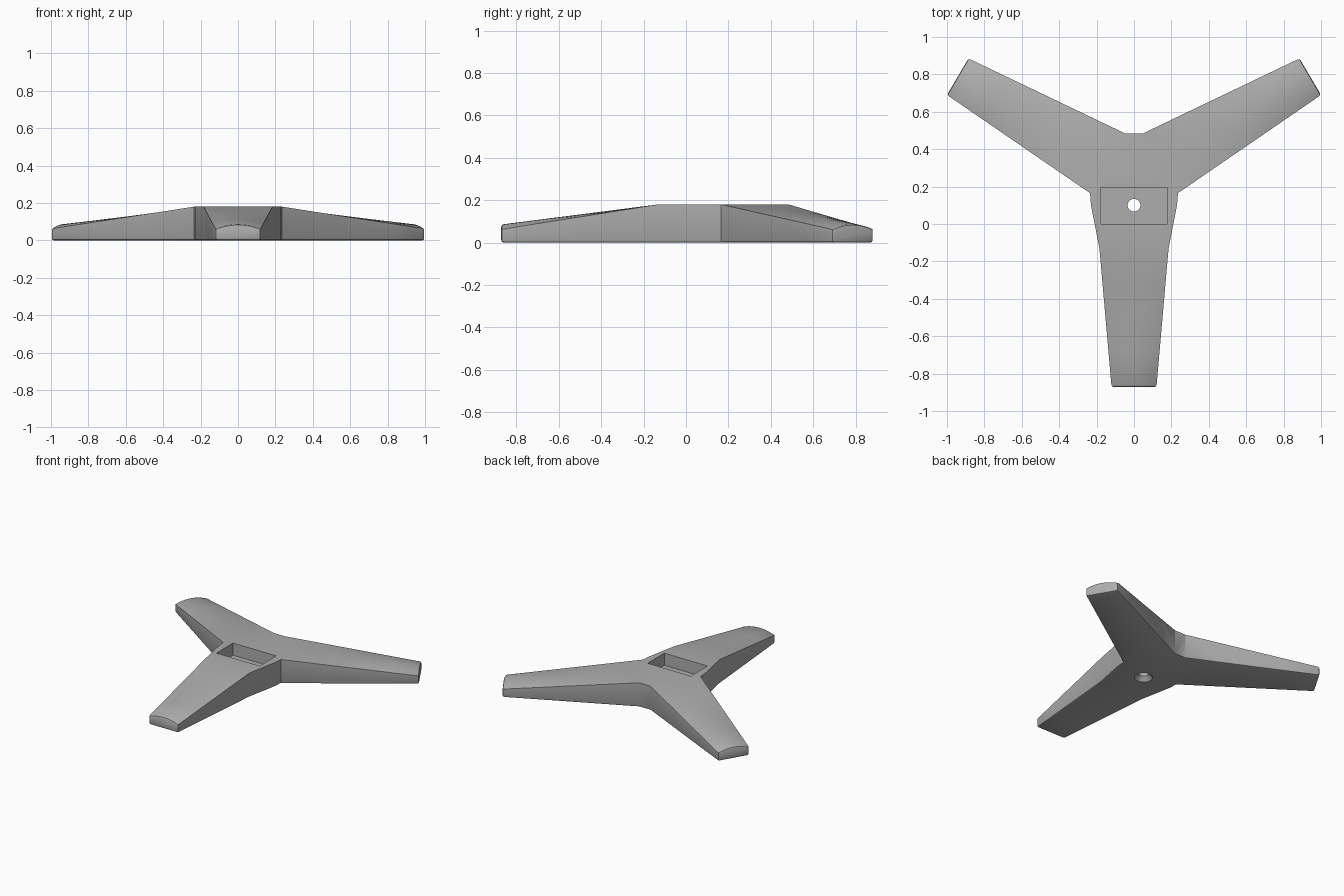
import bpy, bmesh, math
from mathutils import Vector

if "Cube" in bpy.data.objects:
    bpy.data.objects.remove(bpy.data.objects["Cube"])

HUB_Z, EDGE_Z, CROWN_Z = 0.18, 0.062, 0.085
ACROSS, ALONG = 12, 4

grey = bpy.data.materials.new("plain grey")
grey.use_nodes = True
colour = (0.42, 0.42, 0.42, 1)
grey.diffuse_color = colour
grey.node_tree.nodes["Principled BSDF"].inputs["Base Color"].default_value = colour

# Hub outline, anticlockwise, and the tip edge of the leg leaving some sides
right = [(0.185, -0.13), (0.23, 0.10), (0.235, 0.165), (0.045, 0.483)]
hub = right + [(-x, y) for x, y in reversed(right)]
tips = {7: ((-0.12, -0.872), (0.12, -0.872)),
        2: ((1.0, 0.69), (0.885, 0.885)),
        4: ((-0.885, 0.885), (-1.0, 0.69))}

bm = bmesh.new()


def face(points):
    bm.faces.new([bm.verts.new(p) for p in points])


def ring(a, b, t):
    """Closed leg section between a and b: floor corners, then the arched top."""
    floor = [a.to_3d(), b.to_3d()]
    top = []
    for i in range(ACROSS + 1):
        s = i / ACROSS
        tip_z = EDGE_Z + (CROWN_Z - EDGE_Z) * (1 - (2 * s - 1) ** 2)
        p = b.lerp(a, s)
        top.append(Vector((p.x, p.y, HUB_Z + (tip_z - HUB_Z) * t)))
    return floor + top


def leg(root_a, root_b, tip_a, tip_b):
    rings = [ring(root_a.lerp(tip_a, k / ALONG), root_b.lerp(tip_b, k / ALONG), k / ALONG)
             for k in range(ALONG + 1)]
    for r, q in zip(rings, rings[1:]):
        for i in range(len(r)):
            j = (i + 1) % len(r)
            face([r[i], r[j], q[j], q[i]])
    face(rings[-1])
    return rings[0][:1:-1]


# Body: legs on three sides of the hub, plain walls on the others
hub_top = []
for i, (start, end) in enumerate(zip(hub, hub[1:] + hub[:1])):
    a, b = Vector(start), Vector(end)
    if i in tips:
        hub_top += leg(a, b, *map(Vector, tips[i]))[:-1]
    else:
        up = Vector((0, 0, HUB_Z))
        face([a.to_3d(), b.to_3d(), b.to_3d() + up, a.to_3d() + up])
        hub_top.append(a.to_3d() + up)
face(hub_top)
face([Vector(p).to_3d() for p in reversed(hub)])
bmesh.ops.remove_doubles(bm, verts=bm.verts, dist=0.0001)
bmesh.ops.recalc_face_normals(bm, faces=bm.faces)

# Soften the underside rim and the leg tips
caps = [f for f in bm.faces if len(f.verts) == ACROSS + 3 and abs(f.normal.z) < 0.1]
rim = {e for f in caps for e in f.edges}
rim |= {e for e in bm.edges if all(v.co.z < 0.001 for v in e.verts)
        and e.calc_face_angle(0) > 0.5}
bmesh.ops.bevel(bm, geom=list(rim), offset=0.012, segments=2, profile=0.5,
                affect='EDGES', clamp_overlap=True)

mesh = bpy.data.meshes.new("three_legged_base")
bm.to_mesh(mesh)
bm.free()
mesh.materials.append(grey)
base = bpy.data.objects.new("three_legged_base", mesh)
bpy.context.collection.objects.link(base)
bpy.context.view_layer.objects.active = base


def cut(cutter):
    cutter.hide_render = True
    cutter.data.materials.append(grey)
    mod = base.modifiers.new("cut", 'BOOLEAN')
    mod.operation, mod.solver, mod.object = 'DIFFERENCE', 'EXACT', cutter
    bpy.context.view_layer.objects.active = base
    bpy.ops.object.modifier_apply(modifier=mod.name)
    bpy.data.objects.remove(cutter)


# Rectangular pocket in the top
bpy.ops.mesh.primitive_cube_add(size=1, location=(0, 0.098, 0.19))
pocket = bpy.context.object
pocket.scale = (0.355, 0.195, 0.2)
bpy.context.view_layer.update()
cut(pocket)

# Screw hole through the pocket floor, countersunk from below
bpy.ops.mesh.primitive_cylinder_add(vertices=32, radius=0.034, depth=0.4, location=(0, 0.1, 0.1))
cut(bpy.context.object)
bpy.ops.mesh.primitive_cone_add(vertices=32, radius1=0.066, radius2=0.03, depth=0.04,
                                location=(0, 0.1, 0.015))
cut(bpy.context.object)

bpy.ops.object.select_all(action='DESELECT')
base.select_set(True)
bpy.context.view_layer.objects.active = base
bpy.ops.object.shade_smooth_by_angle(angle=math.radians(25))
